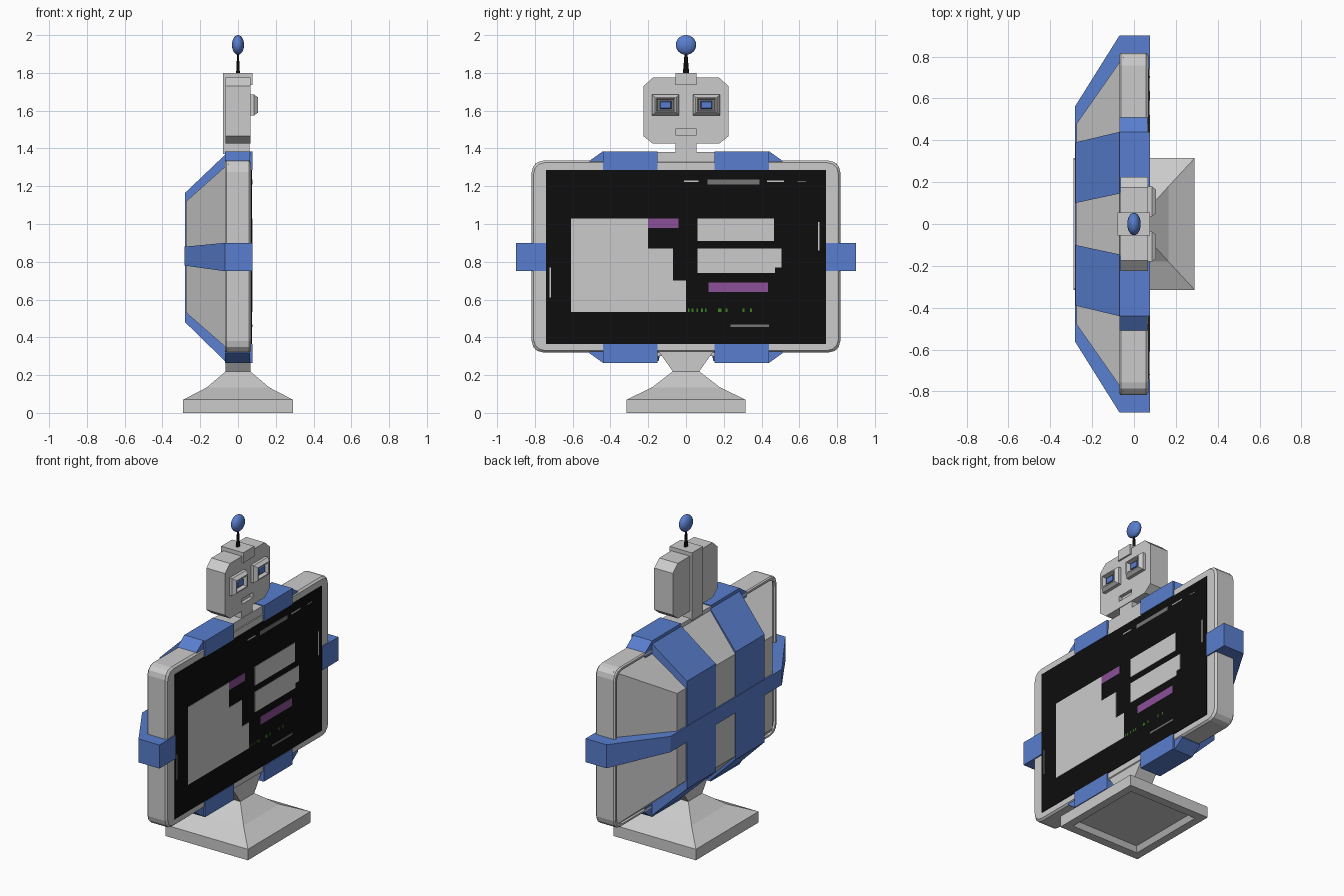
import bpy, bmesh, math

if "Cube" in bpy.data.objects:
    bpy.data.objects.remove(bpy.data.objects["Cube"])

def material(name, r, g, b):
    m = bpy.data.materials.new(name)
    m.diffuse_color = (r, g, b, 1)
    m.use_nodes = True
    m.node_tree.nodes["Principled BSDF"].inputs["Base Color"].default_value = m.diffuse_color
    return m

GREY = material("light grey", .60, .60, .60)
MID = material("mid grey", .18, .18, .18)
BLUE = material("blue", .10, .21, .62)
BLACK = material("black", .004, .004, .004)
PURPLE = material("purple", .26, .08, .31)
GREEN = material("green", .05, .22, .02)

def loft(name, rings, mat):
    """Skin a list of equal-length rings and cap both ends."""
    bm = bmesh.new()
    vr = [[bm.verts.new(p) for p in ring] for ring in rings]
    n = len(vr[0])
    for a, b in zip(vr, vr[1:]):
        for i in range(n):
            j = (i + 1) % n
            bm.faces.new((a[i], a[j], b[j], b[i]))
    bm.faces.new(vr[0])
    bm.faces.new(vr[-1])
    bmesh.ops.recalc_face_normals(bm, faces=bm.faces)
    me = bpy.data.meshes.new(name)
    bm.to_mesh(me)
    bm.free()
    me.materials.append(mat)
    ob = bpy.data.objects.new(name, me)
    bpy.context.collection.objects.link(ob)
    return ob

def ring_x(x, y0, y1, z0, z1):
    return [(x, y0, z0), (x, y1, z0), (x, y1, z1), (x, y0, z1)]

def ring_z(z, hx, hy):
    return [(-hx, -hy, z), (hx, -hy, z), (hx, hy, z), (-hx, hy, z)]

def prism(name, pts, x0, x1, mat):
    return loft(name, [[(x, y, z) for y, z in pts] for x in (x0, x1)], mat)

def box(name, x0, x1, y0, y1, z0, z1, mat):
    return loft(name, [ring_x(x0, y0, y1, z0, z1), ring_x(x1, y0, y1, z0, z1)], mat)

def rounded(x, inset, hy=.817, z0=.32, z1=1.335, r=.06, seg=3):
    zc, hz, hy = (z0 + z1) / 2, (z1 - z0) / 2 - inset, hy - inset
    out = []
    for q, (sy, sz) in enumerate(((1, 1), (-1, 1), (-1, -1), (1, -1))):
        for k in range(seg + 1):
            a = math.pi / 2 * (q + k / seg)
            out.append((x, sy * (hy - r) + r * math.cos(a),
                        zc + sz * (hz - r) + r * math.sin(a)))
    return out

# Stand: plate hollow underneath, sloped foot and flared neck
loft("stand", [ring_z(.03, .22, .24), ring_z(0, .24, .26), ring_z(0, .29, .315),
               ring_z(.07, .29, .315), ring_z(.135, .165, .18),
               ring_z(.22, .065, .07), ring_z(.33, .065, .148)], GREY)

# Monitor frame with a groove round the back
loft("monitor_frame", [rounded(-.058, .02), rounded(-.07, .018), rounded(-.07, .006),
                       rounded(-.062, 0), rounded(.058, 0), rounded(.07, .010)], GREY)

# Rear housing and raised middle spine
loft("rear_housing", [ring_x(-.274, -.48, .48, .53, 1.12),
                      ring_x(-.05, -.80, .80, .335, 1.32)], GREY)
loft("rear_spine", [ring_x(-.276, -.11, .11, .50, 1.15),
                    ring_x(-.07, -.15, .15, .30, 1.355)], GREY)
box("collar", -.07, .066, -.15, .15, 1.30, 1.38, GREY)

# Straps
loft("cross_strap", [ring_x(-.283, -.56, .56, .78, .88),
                     ring_x(-.07, -.90, .90, .75, .90)], BLUE)
for s in (-1, 1):
    side = "left" if s < 0 else "right"
    loft(side + "_rear_strap", [ring_x(-.28, s * .10, s * .39, .48, 1.165),
                                ring_x(-.07, s * .145, s * .44, .275, 1.365)], BLUE)
    box(side + "_side_clamp", -.07, .077, s * .74, s * .90, .75, .90, BLUE)
    for end, f in (("top", lambda z: z), ("bottom", lambda z: 1.65 - z)):
        box(f"{side}_{end}_clamp", -.07, .077, s * .15, s * .44, f(1.285), f(1.385), BLUE)
        prism(f"{side}_{end}_clamp_slope",
              [(s * .44, f(1.30)), (s * .44, f(1.385)), (s * .51, f(1.335)), (s * .51, f(1.30))],
              -.07, .064, BLUE)

# Screen and the flat shapes shown on it
box("screen", .066, .0735, -.74, .74, .365, 1.285, BLACK)
prism("stepped_panel", [(-.61, 1.03), (-.20, 1.03), (-.20, .87), (-.07, .87),
                        (-.07, .70), (0, .70), (0, .535), (-.61, .535)], .073, .076, GREY)
plates = [
    ("upper_panel", .06, .465, .91, 1.03, GREY),
    ("lower_panel", .06, .47, .74, .87, GREY),
    ("lower_panel_tab", .47, .505, .77, .87, GREY),
    ("upper_purple_bar", -.20, -.04, .98, 1.03, PURPLE),
    ("lower_purple_bar", .12, .435, .64, .69, PURPLE),
    ("menu_bar", .115, .39, 1.21, 1.235, MID),
    ("menu_dash_a", -.01, .065, 1.222, 1.23, GREY),
    ("menu_dash_b", .43, .52, 1.222, 1.23, GREY),
    ("menu_dash_c", .59, .635, 1.222, 1.226, GREY),
    ("status_bar", .235, .44, .455, .467, MID),
    ("left_tick", -.722, -.716, .61, .77, GREY),
    ("right_tick", .698, .706, .86, 1.01, GREY),
]
for name, y0, y1, z0, z1, mat in plates:
    box(name, .073, .076, y0, y1, z0, z1, mat)
for i, y in enumerate((.01, .03, .055, .08, .10, .17, .18, .21, .30, .34)):
    box(f"green_mark_{i}", .073, .076, y, y + .009, .535, .553, GREEN)

# Head with a recessed mouth
head = prism("head", [(-.225, 1.465), (-.175, 1.425), (.175, 1.425), (.225, 1.465),
                      (.225, 1.73), (.175, 1.775), (-.175, 1.775), (-.225, 1.73)],
             -.065, .066, GREY)
cutter = box("mouth_cutter", .045, .12, -.055, .055, 1.47, 1.503, GREY)
cutter.hide_render = True
mod = head.modifiers.new("mouth", 'BOOLEAN')
mod.object = cutter
mod.solver = 'EXACT'
bpy.context.view_layer.objects.active = head
bpy.ops.object.modifier_apply(modifier=mod.name)
bpy.data.objects.remove(cutter)

# Neck, strip up the back of the head, and crest
box("neck", -.07, .062, -.055, .055, 1.36, 1.44, GREY)
box("head_back_strip", -.08, -.05, -.055, .055, 1.37, 1.80, GREY)
box("head_crest", -.08, .076, -.055, .055, 1.735, 1.80, GREY)

# Eyes: bevelled surround, dark pit, blue pupil
for s in (-1, 1):
    side = "left" if s < 0 else "right"
    c, z = s * .108, 1.63
    def r(x, hy, hz):
        return ring_x(x, c - hy, c + hy, z - hz, z + hz)
    loft(side + "_eye_surround", [r(.06, .072, .055), r(.085, .072, .055), r(.105, .057, .041),
                                  r(.105, .050, .034), r(.08, .042, .028)], GREY)
    loft(side + "_eye_pit", [r(.078, .042, .028), r(.083, .042, .028)], MID)
    loft(side + "_pupil", [r(.08, .031, .021), r(.094, .027, .017)], BLUE)

# Antenna
bpy.ops.mesh.primitive_cone_add(vertices=12, radius1=.017, radius2=.007, depth=.12,
                                location=(0, 0, 1.85))
rod = bpy.context.object
rod.name = "antenna_rod"
rod.scale.x = .6
rod.data.materials.append(BLACK)
bpy.ops.mesh.primitive_uv_sphere_add(segments=24, ring_count=14, radius=1, location=(0, 0, 1.948))
ball = bpy.context.object
ball.name = "antenna_ball"
ball.scale = (.032, .054, .052)
ball.data.materials.append(BLUE)
bpy.ops.object.shade_smooth_by_angle()
